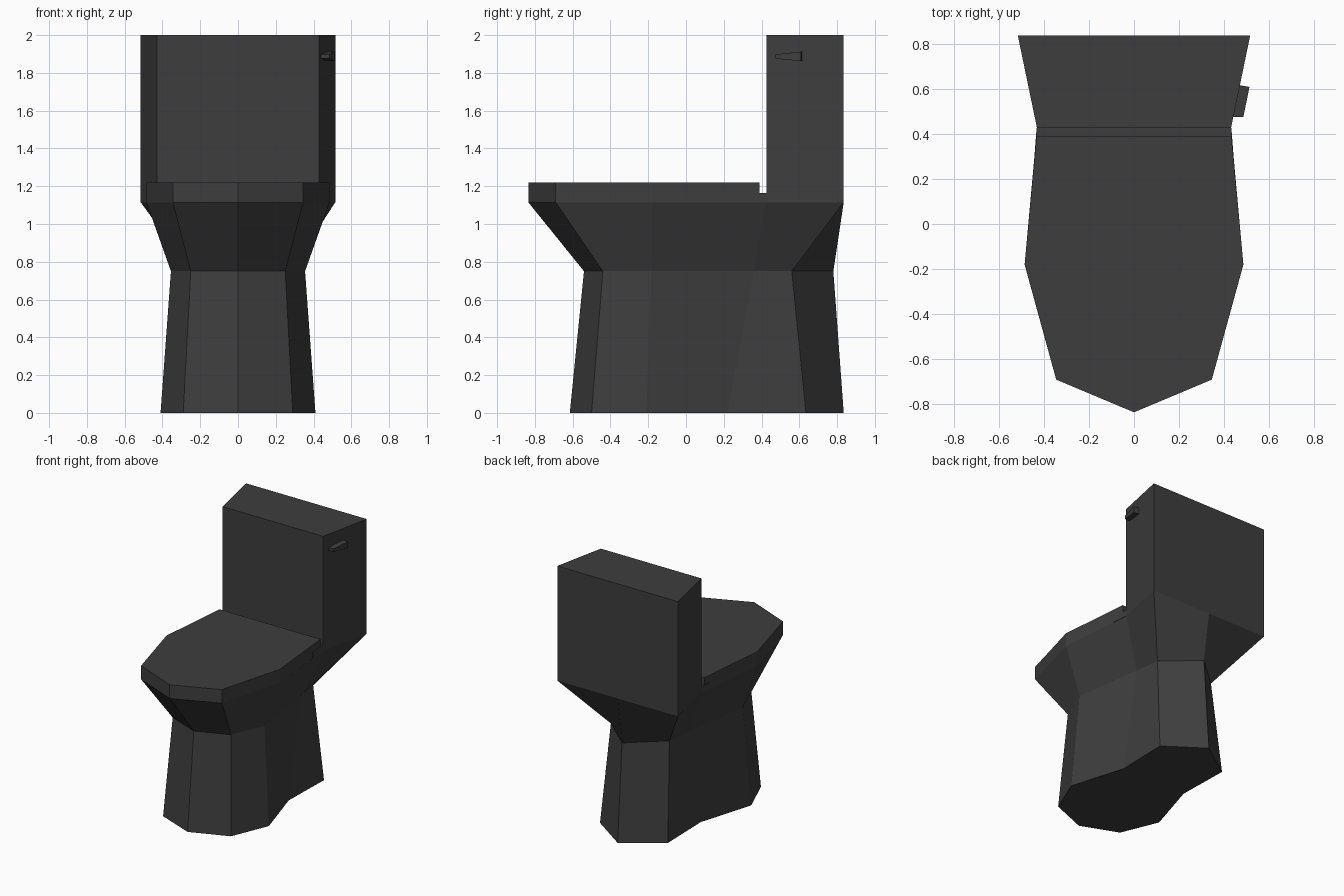
import bpy
import bmesh

cube = bpy.data.objects.get("Cube")
if cube:
    bpy.data.objects.remove(cube, do_unlink=True)

# One dark ceramic colour for everything
dark = bpy.data.materials.new("charcoal ceramic")
dark.use_nodes = True
colour = (0.048, 0.048, 0.048, 1)
dark.diffuse_color = colour
dark.node_tree.nodes["Principled BSDF"].inputs["Base Color"].default_value = colour


def mirrored(half):
    """Complete an outline given for x >= 0, running front to back."""
    return half + [(-x, y) for x, y in reversed(half) if x > 0]


def loft(name, sections):
    """Skin a closed solid through (outline, height) sections."""
    bm = bmesh.new()
    rings = [[bm.verts.new((x, y, z)) for x, y in outline] for outline, z in sections]
    n = len(rings[0])
    for low, high in zip(rings, rings[1:]):
        for i in range(n):
            j = (i + 1) % n
            bm.faces.new((low[i], low[j], high[j], high[i]))
    bm.faces.new(rings[0])
    bm.faces.new(rings[-1])
    bmesh.ops.recalc_face_normals(bm, faces=bm.faces)
    mesh = bpy.data.meshes.new(name)
    bm.to_mesh(mesh)
    bm.free()
    mesh.materials.append(dark)
    obj = bpy.data.objects.new(name, mesh)
    bpy.context.collection.objects.link(obj)
    return obj


RIM = 1.115

# Pedestal and bowl: foot, neck and flared rim
foot = mirrored([(0, -0.615), (0.29, -0.5), (0.41, -0.21), (0.28, 0.22), (0.29, 0.635), (0, 0.835)])
neck = mirrored([(0, -0.54), (0.25, -0.44), (0.355, -0.185), (0.278, 0.36), (0.25, 0.56), (0, 0.78)])
rim = mirrored([(0, -0.835), (0.345, -0.69), (0.485, -0.18), (0.43, 0.425), (0.515, 0.835), (0, 0.835)])
loft("pedestal_bowl", [(foot, 0), (neck, 0.75), (rim, RIM)])

# Closed lid
lid = mirrored([(0, -0.835), (0.345, -0.69), (0.485, -0.18), (0.432, 0.39)])
loft("lid", [(lid, RIM), (lid, 1.22)])

# Hinge bar behind and beneath the lid
hinge = mirrored([(0.443, 0.28), (0.432, 0.425)])
loft("hinge_bar", [(hinge, RIM), (hinge, 1.165)])

# Water tank, wider at the back
tank = mirrored([(0.43, 0.425), (0.515, 0.835)])
loft("tank", [(tank, RIM), (tank, 2)])

# Flush lever on the left wall, tapering toward the front
lever = loft("flush_lever", [([(0.44, 0.475), (0.485, 0.475), (0.512, 0.608), (0.467, 0.615)], z)
                             for z in (1.862, 1.912)])
for v in lever.data.vertices:
    if v.co.y < 0.5:
        v.co.z = 1.887 + (v.co.z - 1.887) * 0.45
